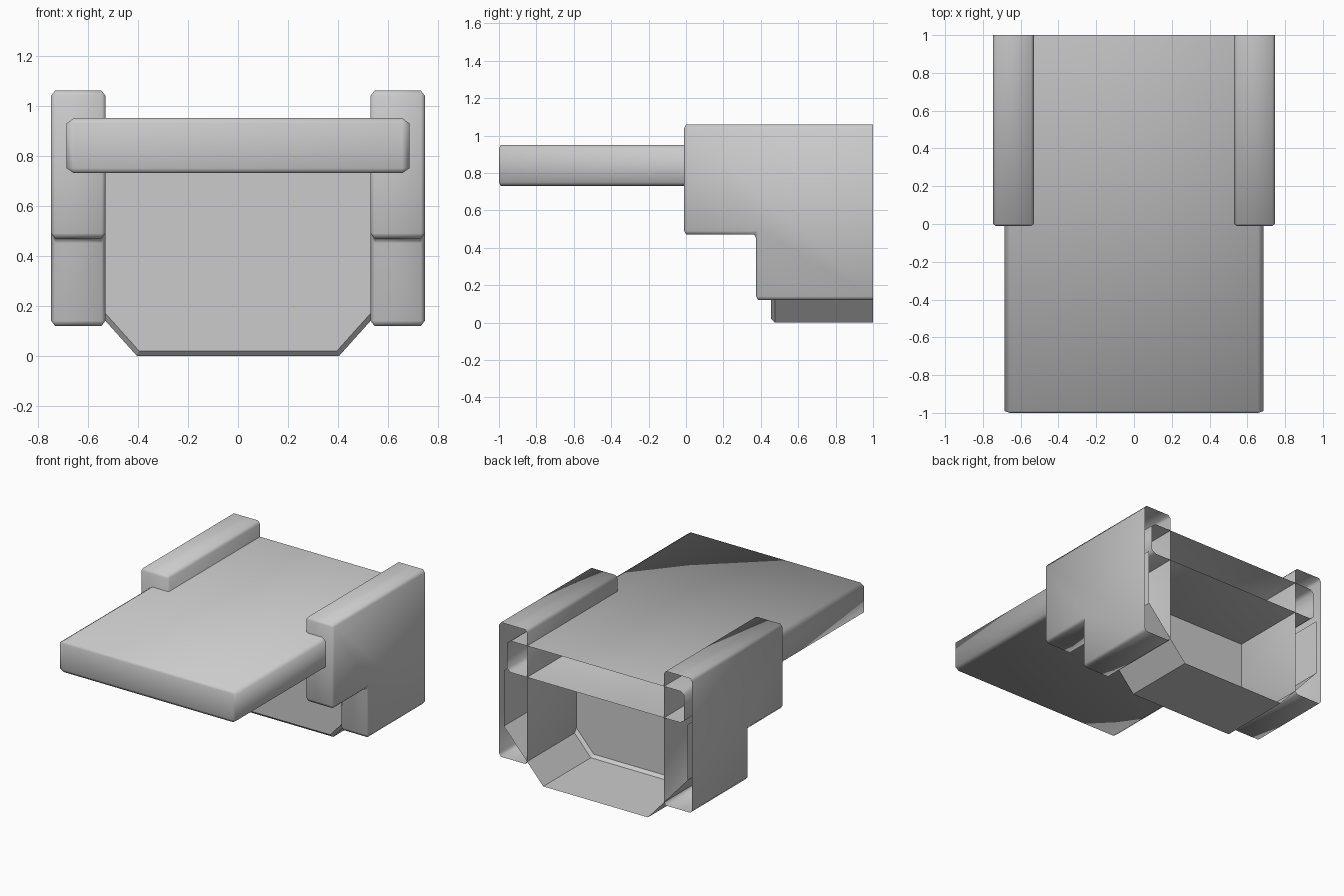
import bpy, bmesh
from mathutils import Vector

if "Cube" in bpy.data.objects:
    bpy.data.objects.remove(bpy.data.objects["Cube"])


def shell(name, outline, sweep, bevel, keep_edge, stretch=(1, 1, 1), smooth=True, open_top=None):
    """Sweep an outline into a shell, open at the back, with bevelled edges."""
    bm = bmesh.new()
    face = bm.faces.new([bm.verts.new(p) for p in outline])
    ext = bmesh.ops.extrude_face_region(bm, geom=[face], use_keep_orig=True)
    verts = [g for g in ext["geom"] if isinstance(g, bmesh.types.BMVert)]
    bmesh.ops.translate(bm, verts=verts, vec=Vector(sweep))
    bmesh.ops.recalc_face_normals(bm, faces=bm.faces[:])
    # open the back (and the top if asked)
    gone = [f for f in bm.faces
            if all(v.co.y > 0.999 for v in f.verts)
            or (open_top is not None and all(v.co.z > open_top - 0.001 for v in f.verts))]
    bmesh.ops.delete(bm, geom=gone, context='FACES')
    # bevel in stretched space so the width can differ per axis
    edges = [e for e in bm.edges if len(e.link_faces) == 2 and keep_edge(e)]
    bmesh.ops.scale(bm, vec=stretch, verts=bm.verts[:])
    bmesh.ops.bevel(bm, geom=edges, offset=bevel, offset_type='OFFSET',
                    segments=1, affect='EDGES', clamp_overlap=True)
    bmesh.ops.scale(bm, vec=[1 / s for s in stretch], verts=bm.verts[:])
    for f in bm.faces:
        f.smooth = smooth
    mesh = bpy.data.meshes.new(name)
    bm.to_mesh(mesh)
    bm.free()
    obj = bpy.data.objects.new(name, mesh)
    bpy.context.collection.objects.link(obj)
    return obj


def every(e):
    return True


# long flat slab
w = 0.685
shell("slab", [(-w, -1, 0.73), (w, -1, 0.73), (w, -1, 0.95), (-w, -1, 0.95)],
      (0, 2, 0), 0.02, every, stretch=(0.7, 2.2, 1))

# stepped side blocks, mirrored
profile = [(-0.01, 0.47), (0.375, 0.47), (0.375, 0.12), (1, 0.12), (1, 1.06), (-0.01, 1.06)]
side = shell("side_block", [(0.53, y, z) for y, z in profile],
             (0.217, 0, 0), 0.018, every, stretch=(1.2, 1.8, 0.9))
mirror = side.modifiers.new("mirror", 'MIRROR')
mirror.use_axis = (True, False, False)
mirror.use_mirror_merge = False

# lower bin with chamfered bottom corners
half = [(0.405, 0), (0.71, 0.34), (0.71, 0.73)]
section = [(x, z) for x, z in half] + [(-x, z) for x, z in reversed(half)]
shell("lower_bin", [(x, 0.455, z) for x, z in section], (0, 0.545, 0), 0.02,
      lambda e: all(v.co.y < 0.46 for v in e.verts), smooth=False, open_top=0.73)
